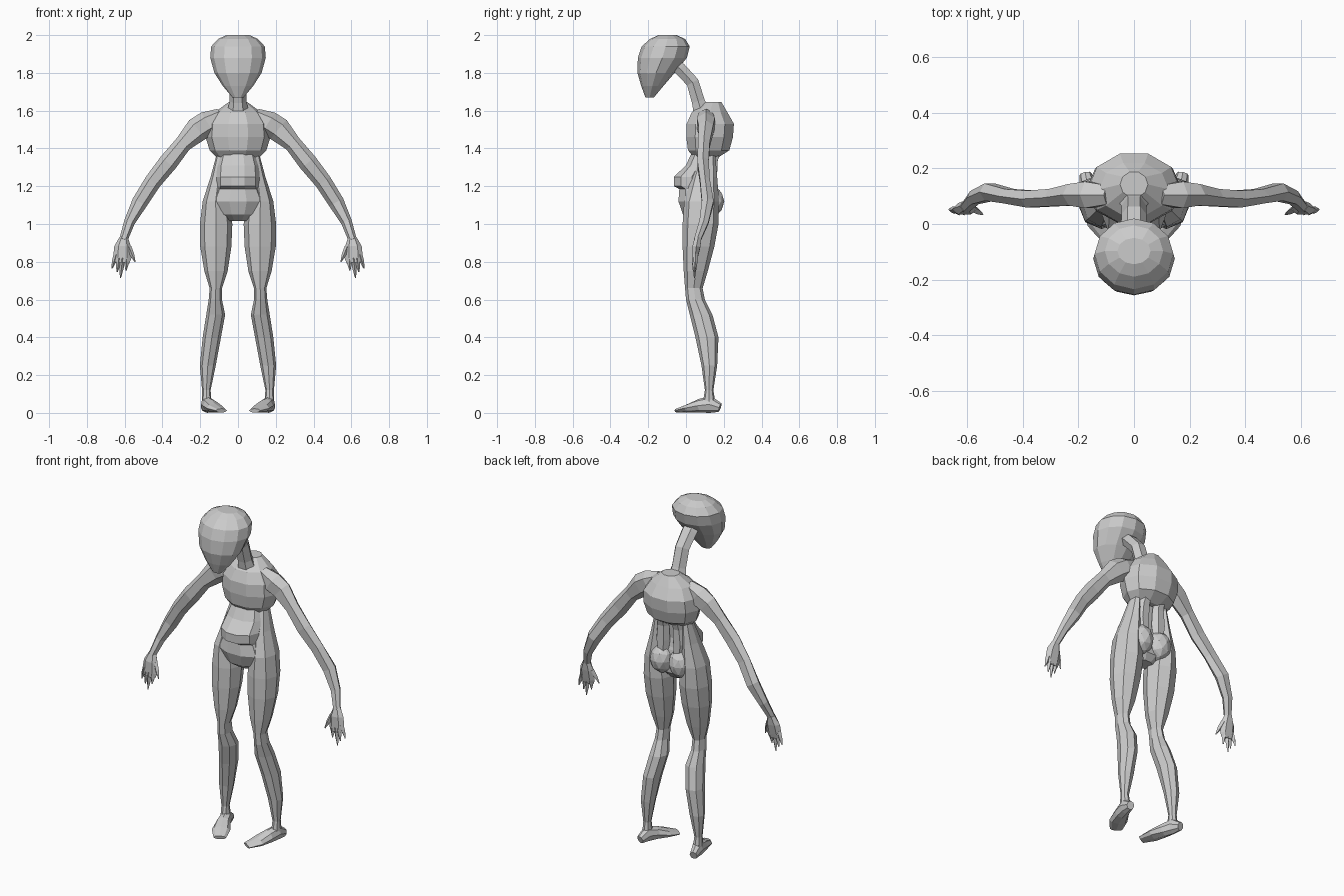
import bpy, bmesh
from math import sin, cos, tau
from mathutils import Vector


def skin(name, rings, mirror=False):
    """Bridge a list of vertex rings into a capped flat-shaded body."""
    bm = bmesh.new()
    rows = [[bm.verts.new(p) for p in ring] for ring in rings]
    n = len(rows[0])
    for a, b in zip(rows, rows[1:]):
        for i in range(n):
            j = (i + 1) % n
            bm.faces.new((a[i], a[j], b[j], b[i]))
    bm.faces.new(rows[0])
    bm.faces.new(rows[-1])
    bmesh.ops.recalc_face_normals(bm, faces=bm.faces)
    return finish(name, bm, mirror)


def finish(name, bm, mirror=False):
    me = bpy.data.meshes.new(name)
    bm.to_mesh(me)
    bm.free()
    ob = bpy.data.objects.new(name, me)
    bpy.context.collection.objects.link(ob)
    if mirror:
        mod = ob.modifiers.new("Mirror", "MIRROR")
        mod.use_mirror_merge = False
    return ob


def ring(c, u, v, n):
    return [c + u * cos(tau * i / n) + v * sin(tau * i / n) for i in range(n)]


def stack(name, levels, n=10, mirror=False):
    """Horizontal sections: z, left x, right x, front y, back y."""
    rings = []
    for z, x0, x1, y0, y1 in levels:
        c = Vector(((x0 + x1) / 2, (y0 + y1) / 2, z))
        rings.append(ring(c, Vector(((x1 - x0) / 2, 0, 0)), Vector((0, (y1 - y0) / 2, 0)), n))
    return skin(name, rings, mirror)


def tube(name, path, n=6, ref=(0, 1, 0), mirror=False):
    """Sections square to a path: x, y, z, radius across, radius along ref."""
    pts = [Vector(p[:3]) for p in path]
    rings = []
    for i, p in enumerate(path):
        t = (pts[min(i + 1, len(pts) - 1)] - pts[max(i - 1, 0)]).normalized()
        u = t.cross(Vector(ref)).normalized()
        v = u.cross(t)
        rings.append(ring(pts[i], u * p[3], v * p[4], n))
    return skin(name, rings, mirror)


def sym(levels):
    return [(z, -r, r, y0, y1) for z, r, y0, y1 in levels]


# Head, narrowing to the chin
stack("head", sym([
    (1.67, .03, -.215, -.17), (1.73, .08, -.237, -.12), (1.80, .125, -.257, -.06),
    (1.88, .147, -.255, .005), (1.94, .142, -.235, .02), (1.98, .105, -.19, -.005),
    (2.0, .06, -.145, -.05)]), 12)

# Forward-leaning neck
tube("neck", [(0, .085, 1.58, .06, .05), (0, .065, 1.65, .045, .04),
              (0, .035, 1.75, .045, .038), (0, -.03, 1.82, .048, .038),
              (0, -.1, 1.88, .045, .035)], 6)

# Ribcage
stack("ribcage", sym([
    (1.35, .11, .04, .17), (1.39, .15, .005, .235), (1.46, .172, -.005, .255),
    (1.53, .165, -.003, .26), (1.59, .125, .025, .225), (1.645, .05, .095, .19)]), 10)

# Abdomen and pelvis
stack("abdomen", sym([
    (1.38, .09, .03, .14), (1.31, .11, -.005, .135), (1.25, .115, -.068, .13),
    (1.20, .115, -.068, .14), (1.185, .12, -.04, .145), (1.12, .15, -.045, .155),
    (1.05, .11, -.02, .15), (1.015, .06, .03, .12)]), 10)

# Back muscles either side of the spine
tube("back_muscle", [(.045, .17, 1.44, .03, .03), (.05, .14, 1.33, .038, .03),
                     (.055, .135, 1.24, .045, .035), (.05, .14, 1.15, .03, .03)],
     6, mirror=True)

# Buttocks
bm = bmesh.new()
bmesh.ops.create_icosphere(bm, subdivisions=2, radius=1)
bmesh.ops.scale(bm, vec=(.073, .085, .09), verts=bm.verts)
bmesh.ops.translate(bm, vec=(.062, .118, 1.12), verts=bm.verts)
finish("buttock", bm, True)

# Legs from waist to ankle
stack("leg", [
    (1.37, .07, .113, .075, .155), (1.25, .06, .145, .03, .165), (1.12, .05, .187, -.01, .175),
    (1.0, .03, .202, -.018, .172), (.88, .035, .2, -.018, .15), (.75, .055, .178, -.012, .115),
    (.66, .085, .15, -.005, .088), (.60, .085, .155, 0, .1), (.52, .068, .168, .02, .14),
    (.40, .09, .187, .05, .172), (.25, .118, .202, .082, .165),
    (.12, .145, .19, .1, .145), (.06, .14, .192, .09, .155)], 8, True)

# Feet turned inward
tube("foot", [
    (.175, .18, .028, .022, .024), (.165, .13, .045, .032, .045), (.148, .075, .038, .04, .037),
    (.122, .015, .025, .05, .023), (.088, -.045, .012, .034, .011)],
    8, (0, 0, 1), True)

# Arms from shoulder to wrist
tube("arm", [
    (.09, .105, 1.58, .035, .04), (.16, .105, 1.535, .065, .055), (.215, .105, 1.5, .066, .045),
    (.29, .095, 1.425, .045, .036), (.37, .09, 1.325, .05, .035),
    (.45, .1, 1.225, .045, .03), (.52, .115, 1.115, .042, .036),
    (.575, .095, 1.01, .029, .028), (.607, .06, .915, .022, .02)], 6, mirror=True)

# Palm
tube("palm", [(.605, .065, .93, .022, .02), (.61, .055, .88, .045, .024),
              (.613, .048, .82, .048, .016), (.615, .045, .795, .04, .012)], 6, mirror=True)

# Thumb and fingers
digits = [("thumb", (.578, .055, .88), (.545, .035, .80)),
          ("index_finger", (.59, .048, .82), (.592, .04, .755)),
          ("middle_finger", (.612, .045, .82), (.622, .045, .715)),
          ("ring_finger", (.63, .045, .82), (.64, .045, .745)),
          ("little_finger", (.645, .05, .84), (.667, .052, .765))]
for name, a, b in digits:
    m = [(p + q) / 2 for p, q in zip(a, b)]
    tube(name, [(*a, .013, .014), (*m, .012, .011), (*b, .003, .003)], 4, mirror=True)
